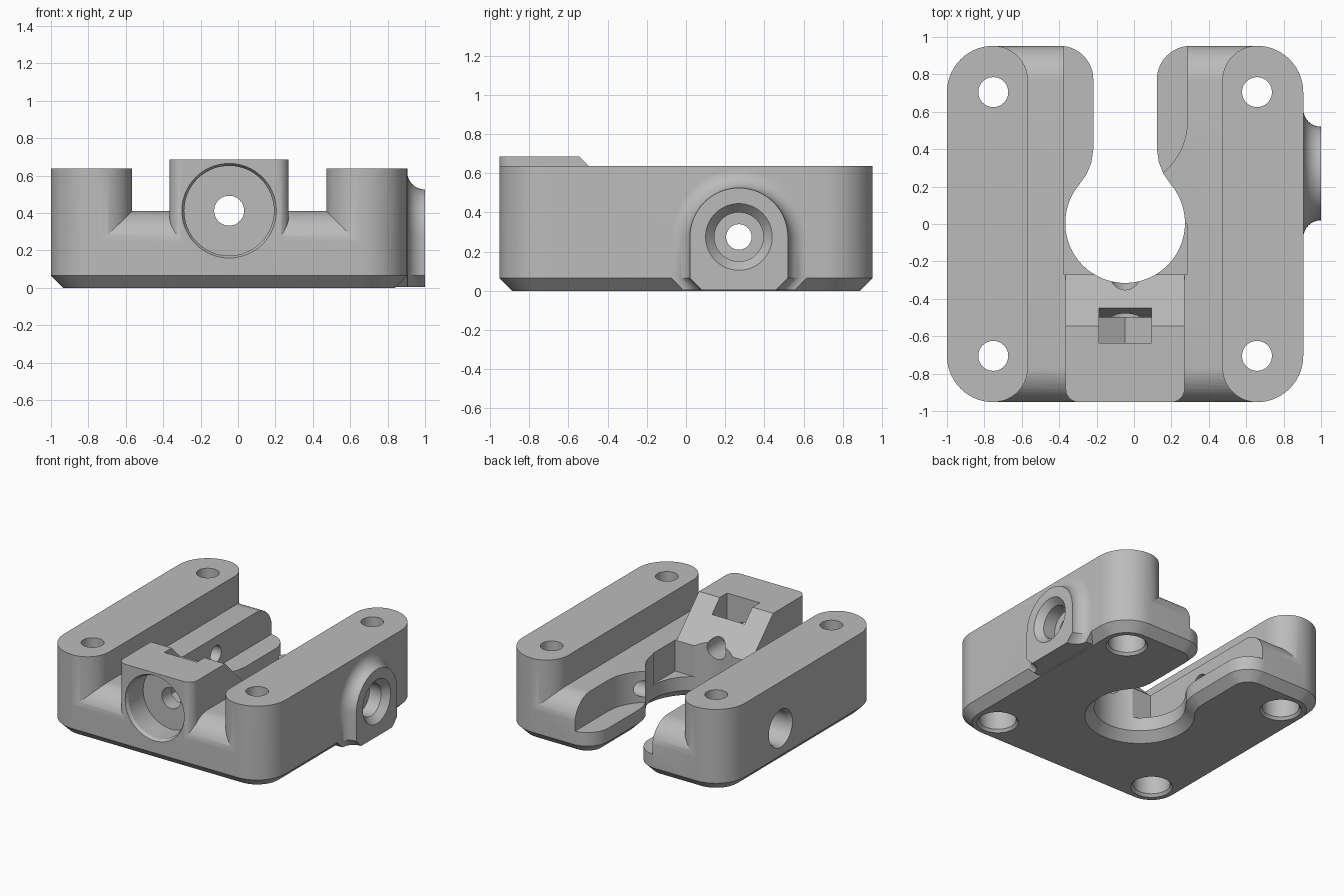
import bpy, bmesh
from math import sin, cos, pi, radians, sqrt
from mathutils import Vector

cube = bpy.data.objects.get("Cube")
if cube:
    bpy.data.objects.remove(cube)

CX = -0.0475          # symmetry plane of the body
HALF = 0.9525         # half the body width
HOLE = 0.705          # bolt offset from the centre
grey = bpy.data.materials.new("plain_grey")
grey.use_nodes = True
grey.diffuse_color = (0.5, 0.5, 0.5, 1)
grey.node_tree.nodes["Principled BSDF"].inputs["Base Color"].default_value = (0.5, 0.5, 0.5, 1)


def arc(u, v, r, a0, a1, n=14):
    angles = [radians(a0 + (a1 - a0) * i / n) for i in range(n + 1)]
    return [(u + r * cos(a), v + r * sin(a)) for a in angles]


def circle(u, v, r, n=64):
    return arc(u, v, r, 0, 360, n)[:-1]


def offset(poly, d):
    """Move a counter-clockwise outline outward by d."""
    out = []
    for i, p in enumerate(poly):
        a, b, c = Vector(poly[i - 1]), Vector(p), Vector(poly[(i + 1) % len(poly)])
        e, f = (b - a).normalized(), (c - b).normalized()
        n, m = Vector((e.y, -e.x)), Vector((f.y, -f.x))
        q = b + (n + m) * d / (1 + n.dot(m))
        out.append((q.x, q.y))
    return out


def loft(name, sections, axis="z"):
    """Solid through a list of (outline, height) sections along an axis."""
    place = {"z": lambda u, v, h: (u, v, h),
             "y": lambda u, v, h: (u, h, v),
             "x": lambda u, v, h: (h, u, v)}[axis]
    bm = bmesh.new()
    rings = [[bm.verts.new(place(u, v, h)) for u, v in poly] for poly, h in sections]
    for a, b in zip(rings, rings[1:]):
        for i in range(len(a)):
            j = (i + 1) % len(a)
            bm.faces.new((a[i], a[j], b[j], b[i]))
    bm.faces.new(rings[0][::-1])
    bm.faces.new(rings[-1])
    bmesh.ops.recalc_face_normals(bm, faces=bm.faces)
    mesh = bpy.data.meshes.new(name)
    bm.to_mesh(mesh)
    bm.free()
    mesh.materials.append(grey)
    obj = bpy.data.objects.new(name, mesh)
    bpy.context.collection.objects.link(obj)
    return obj


def prism(name, poly, h0, h1, axis="z"):
    return loft(name, [(poly, h0), (poly, h1)], axis)


def bore(name, u, v, steps, axis):
    """Stepped round cutter from (radius, height) pairs."""
    return loft(name, [(circle(u, v, r), h) for r, h in steps], axis)


def combine(target, tool, operation):
    mod = target.modifiers.new(operation, "BOOLEAN")
    mod.operation = operation
    mod.solver = "EXACT"
    mod.object = tool
    bpy.context.view_layer.objects.active = target
    bpy.ops.object.modifier_apply(modifier=mod.name)
    bpy.data.objects.remove(tool)


def cut(target, tool):
    combine(target, tool, "DIFFERENCE")


def join(target, tool):
    combine(target, tool, "UNION")


# Base plate with a chamfered underside
R = 0.2475
outline = []
for sx, sy, a in ((1, 1, 0), (-1, 1, 90), (-1, -1, 180), (1, -1, 270)):
    outline += arc(CX + sx * HOLE, sy * HOLE, R, a, a + 90)
body = loft("mount_body", [(offset(outline, -0.065), 0), (outline, 0.065), (outline, 0.41)])

# Rounded upper edges at the front and back of the plate
for s in (1, -1):
    curve = arc(0.765, 0.22, 0.19, 0, 90)
    edge = [(1.1, 0.22)] + curve + [(0.765, 0.6), (1.1, 0.6)]
    cut(body, prism("edge_cutter", [(s * y, z) for y, z in edge], -1.2, 1.2, "x"))

# Side rails with rounded ends
for s in (1, -1):
    half = arc(HOLE, HOLE, R, 0, 90) + arc(HOLE, HALF - 0.185, 0.185, 90, 180)[1:]
    rail = half + [(x, -y) for x, y in half[::-1]]
    join(body, prism("side_rail", [(CX + s * x, y) for x, y in rail], 0.1, 0.637))

# Front block with rounded front corners and a sloping back
w = 0.318
front = arc(CX - w + 0.07, -HALF + 0.07, 0.07, 180, 270, 8) + \
    arc(CX + w - 0.07, -HALF + 0.07, 0.07, 270, 360, 8)
block = prism("front_block", front + [(CX + w, -0.27), (CX - w, -0.27)], 0.1, 0.685)
cut(block, prism("slope_cutter", [(-0.645, 0.785), (-0.145, 0.285), (-0.145, 0.785)], -1, 1, "x"))
join(body, block)

# Flared side boss
sections = []
for i in range(-1, 13):
    t = max(i, 0) / 12 * pi / 2
    e = 0.095 * (1 - sin(t))
    r = 0.25 + e
    d_shape = arc(0.27, 0.275, r, 0, 180, 32)
    d_shape += [(0.27 - r, 0.065), (0.33 - r, 0.005), (0.21 + r, 0.005), (0.27 + r, 0.065)]
    sections.append((d_shape, 0.8 if i < 0 else 1 - 0.095 * cos(t)))
join(body, loft("side_boss", sections, "x"))

# Keyhole opening, chamfered below
right = [(0.35, 1.1)] + arc(0.35, HALF - 0.18, 0.18, 90, 180)
right += [(0.17, 0.4), (0.18, 0.33), (0.205, 0.268)] + arc(0, 0.005, 0.32, 40, -90, 30)
keyhole = [(CX - x, y) for x, y in right] + [(CX + x, y) for x, y in right[-2::-1]]
cut(body, loft("keyhole_cutter", [(offset(keyhole, 0.066), -0.001), (keyhole, 0.065), (keyhole, 1)]))

# Recess that leaves a low ledge on both arms
recess = [(-0.378, 1.1), (-0.378, -0.27), (0.283, -0.27), (0.283, 0), (0.1, 0.1), (0.1, 0.27)]
recess += arc(-0.073, 0.55, 0.358, -51.5, 0) + [(0.285, 1.1)]
cut(body, prism("recess_cutter", recess, 0.17, 0.9))

# Four vertical bolt holes with wide mouths below
for sx in (1, -1):
    for sy in (1, -1):
        cut(body, bore("bolt_cutter", CX + sx * HOLE, sy * HOLE,
                       [(0.15, -0.005), (0.13, 0.02), (0.13, 0.25), (0.08, 0.25001), (0.08, 0.8)], "z"))

# Cross bolt hole through both arms
cut(body, bore("cross_cutter", 0.27, 0.275,
               [(0.15, -1.01), (0.13, -0.97), (0.13, -0.82), (0.065, -0.81999),
                (0.065, 0.84999), (0.125, 0.85), (0.125, 0.95), (0.172, 1.002)], "x"))

# Front round pocket and its through hole
cut(body, bore("pocket_cutter", CX, 0.412,
               [(0.257, -0.96), (0.24, -0.93), (0.24, -0.75), (0.08, -0.74999), (0.08, 0)], "y"))

# Nut slot in the front block, with a sloped lead-in
nut = [(CX, 0.25), (CX + 0.14, 0.33), (CX + 0.14, 0.9), (CX - 0.14, 0.9), (CX - 0.14, 0.33)]
cut(body, prism("nut_cutter", nut, -0.635, -0.5, "y"))
lead = [(-0.51, 0.42), (-0.5, 0.42), (-0.45, 0.59), (-0.45, 0.9), (-0.51, 0.9)]
cut(body, prism("lead_cutter", lead, CX - 0.14, CX + 0.14, "x"))

bpy.ops.object.select_all(action="DESELECT")
body.select_set(True)
bpy.context.view_layer.objects.active = body
bpy.ops.object.shade_smooth_by_angle(angle=radians(25))
